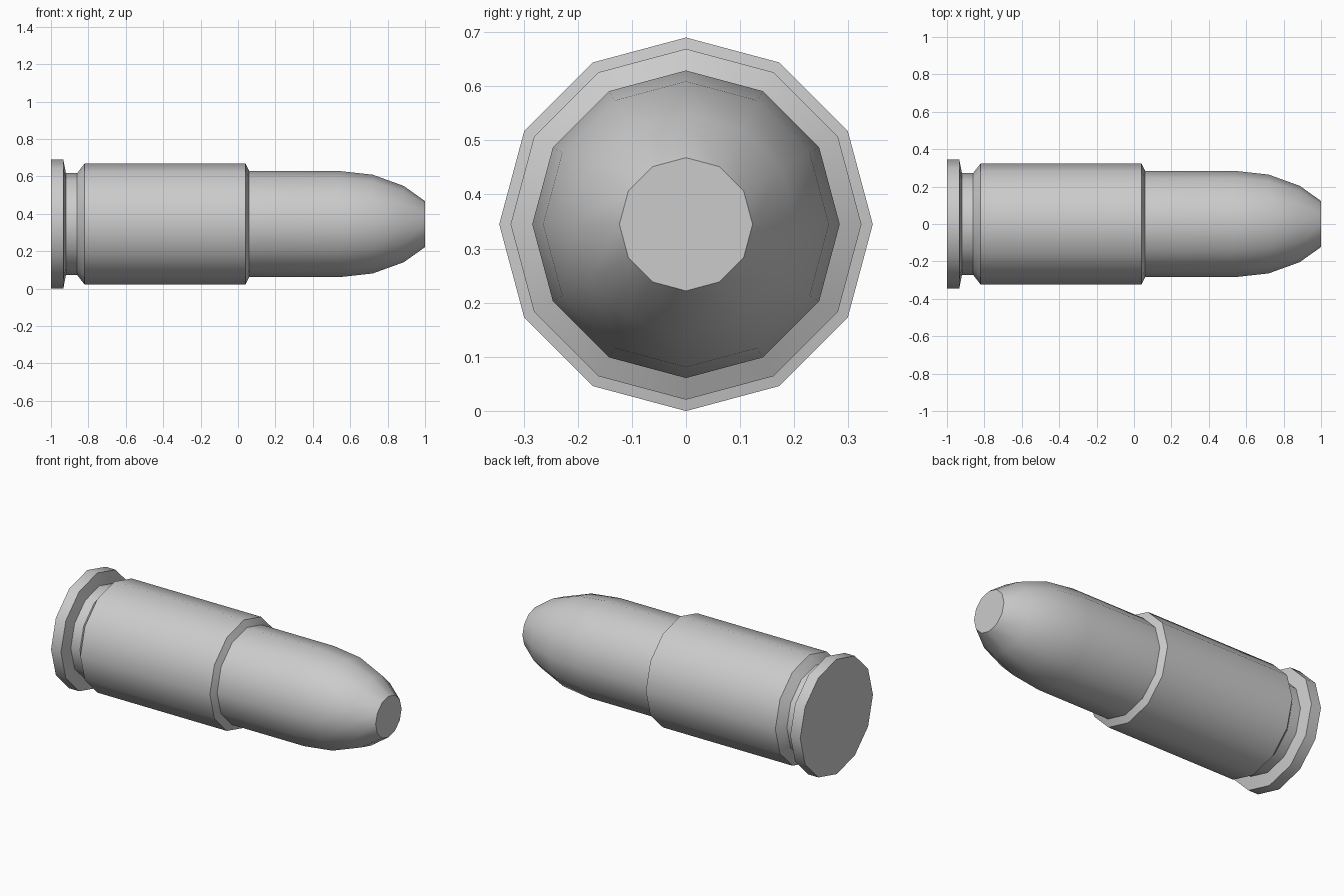
import bpy, bmesh, math

if "Cube" in bpy.data.objects:
    bpy.data.objects.remove(bpy.data.objects["Cube"])

SIDES = 12
AXIS_Z = 0.345


def lathe(name, profile, cap_start=False, cap_end=False):
    """Revolve (x, radius) points around the long axis."""
    bm = bmesh.new()
    rings = []
    for x, r in profile:
        ring = []
        for i in range(SIDES):
            a = 2 * math.pi * i / SIDES
            ring.append(bm.verts.new((x, r * math.cos(a), AXIS_Z + r * math.sin(a))))
        rings.append(ring)
    for a, b in zip(rings, rings[1:]):
        for i in range(SIDES):
            j = (i + 1) % SIDES
            bm.faces.new((a[j], a[i], b[i], b[j]))
    if cap_start:
        bm.faces.new(rings[0][::-1])
    if cap_end:
        bm.faces.new(rings[-1])
    mesh = bpy.data.meshes.new(name)
    bm.to_mesh(mesh)
    bm.free()
    obj = bpy.data.objects.new(name, mesh)
    bpy.context.collection.objects.link(obj)
    bpy.ops.object.select_all(action='DESELECT')
    obj.select_set(True)
    bpy.context.view_layer.objects.active = obj
    bpy.ops.object.shade_smooth_by_angle(angle=math.radians(40))
    return obj


# Casing: rim, extractor groove, body and chamfered mouth
lathe("casing", [
    (-1.0, 0.345), (-0.934, 0.345), (-0.92, 0.272), (-0.86, 0.272),
    (-0.82, 0.324), (0.04, 0.324), (0.06, 0.284),
], cap_start=True)

# Projectile: straight shank, rounded nose and flat tip
lathe("projectile", [
    (0.06, 0.284), (0.54, 0.284), (0.72, 0.264), (0.886, 0.204), (1.0, 0.123),
], cap_end=True)
